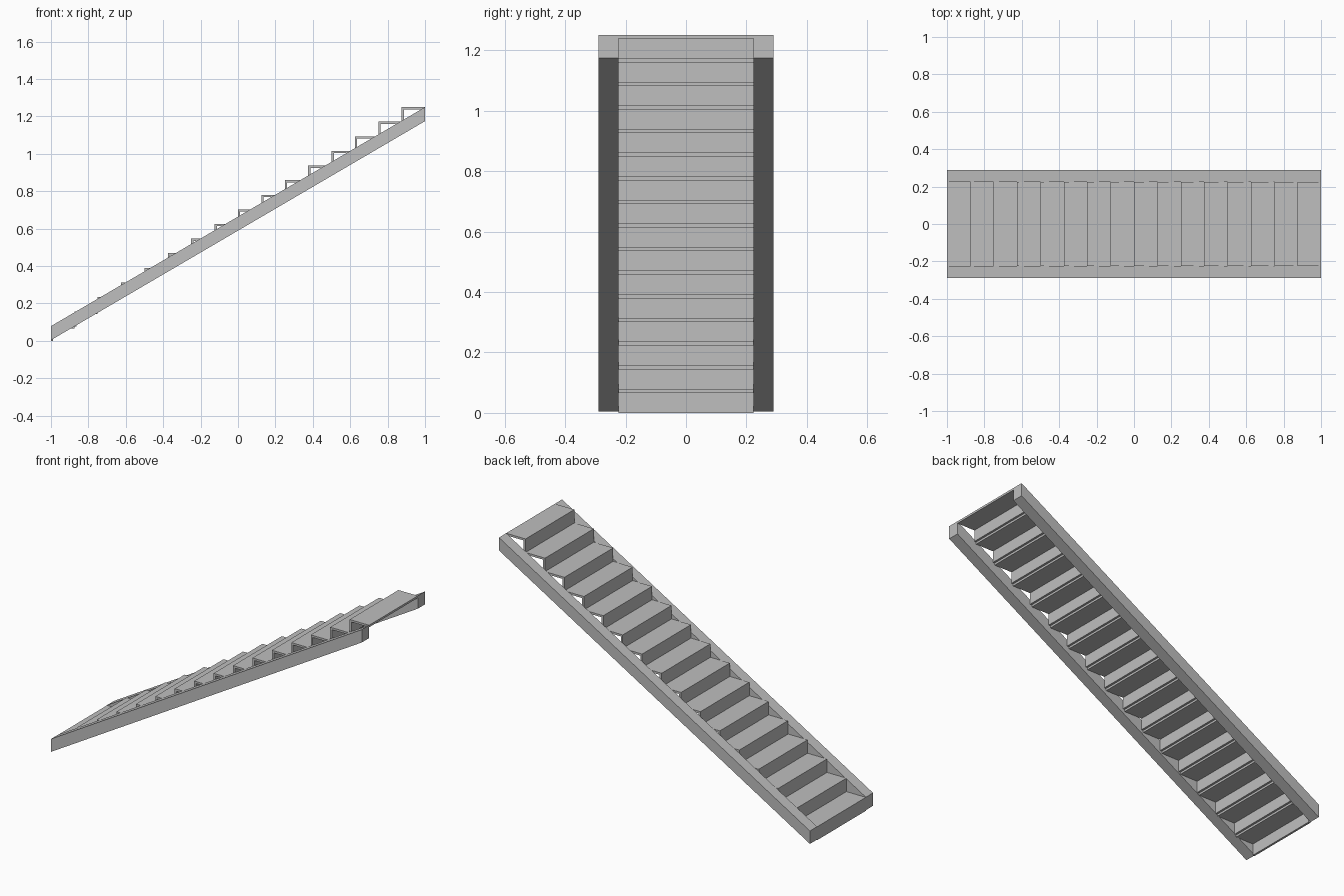
import bpy

if "Cube" in bpy.data.objects:
    bpy.data.objects.remove(bpy.data.objects["Cube"])

STEPS = 16
RUN = 2.0 / STEPS
RISE = 1.25 / STEPS
THICK = 0.012          # board thickness of treads and risers
INNER, OUTER = 0.224, 0.29

grey = bpy.data.materials.new("light grey")
grey.diffuse_color = (0.52, 0.52, 0.52, 1)
grey.use_nodes = True
grey.node_tree.nodes["Principled BSDF"].inputs["Base Color"].default_value = grey.diffuse_color


def prism(name, profile, y0, y1):
    """Extrude an x-z profile (counter-clockwise seen from the front) along y."""
    n = len(profile)
    verts = [(x, y, z) for y in (y0, y1) for x, z in profile]
    faces = [tuple(range(n)), tuple(range(2 * n - 1, n - 1, -1))]
    faces += [(i, i + n, (i + 1) % n + n, (i + 1) % n) for i in range(n)]
    mesh = bpy.data.meshes.new(name)
    mesh.from_pydata(verts, [], faces)
    mesh.materials.append(grey)
    obj = bpy.data.objects.new(name, mesh)
    bpy.context.collection.objects.link(obj)
    return obj


def board(name, x0, x1, z0, z1):
    return prism(name, [(x0, z0), (x1, z0), (x1, z1), (x0, z1)], -INNER, INNER)


# Sloping side stringers with plumb-cut ends
slope = [(-1, 0.004), (1, 1.175), (1, 1.25), (-1, 0.079)]
prism("front_stringer", slope, -OUTER, -INNER)
prism("back_stringer", slope, INNER, OUTER)

# Each step is a riser board with a tread board on top
for i in range(STEPS):
    x, z = -1 + i * RUN, i * RISE
    top = z + RISE
    board(f"riser_{i + 1}", x, x + THICK, z, top - THICK)
    board(f"tread_{i + 1}", x, x + RUN, top - THICK, top)
